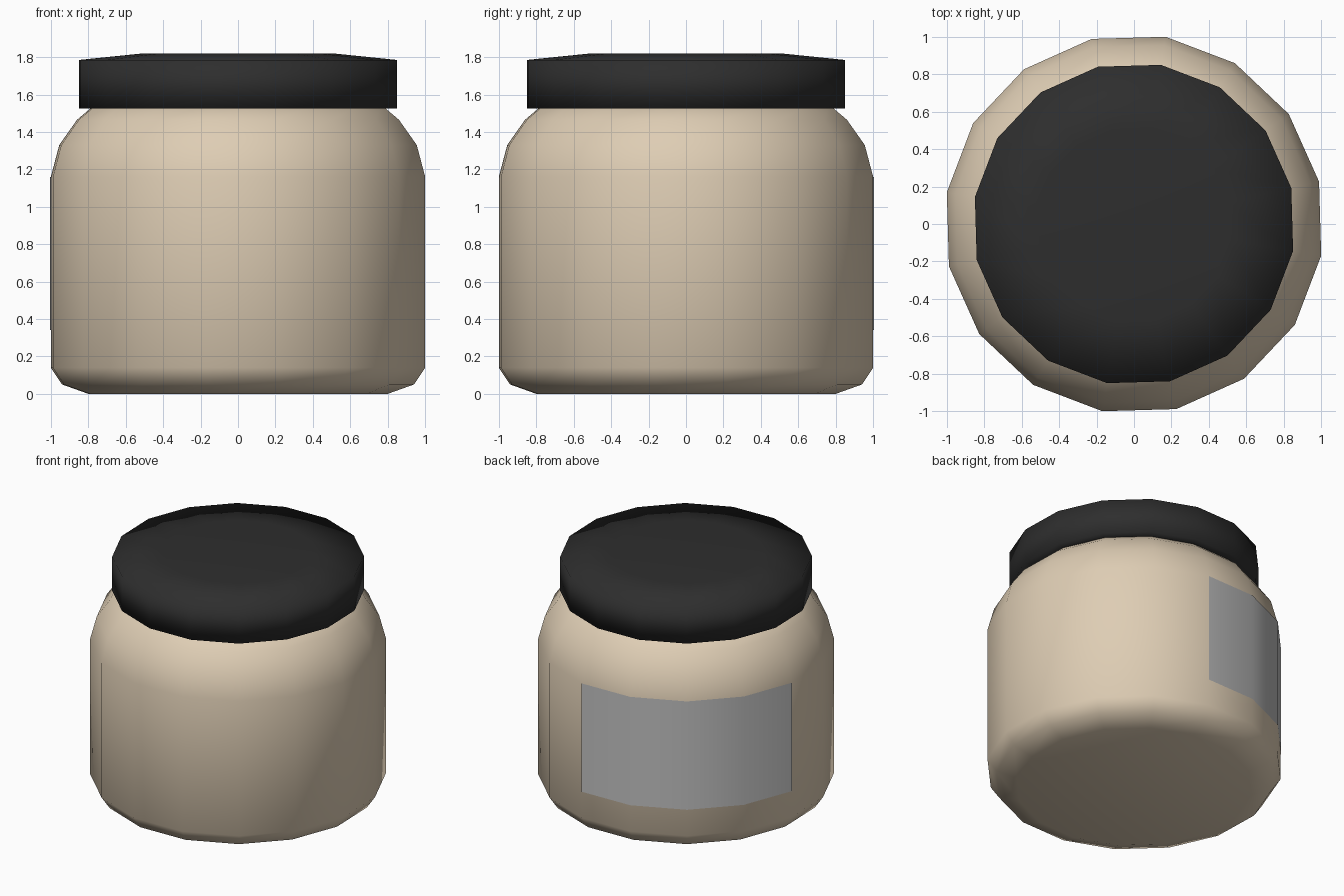
import bpy, bmesh, math

if "Cube" in bpy.data.objects:
    bpy.data.objects.remove(bpy.data.objects["Cube"])

SIDES = 16
TURN = math.radians(12.9)      # rotation of the facets
K = 1.015                      # silhouette width -> corner radius


def material(name, rgb):
    m = bpy.data.materials.new(name)
    m.diffuse_color = (*rgb, 1.0)
    m.use_nodes = True
    m.node_tree.nodes["Principled BSDF"].inputs["Base Color"].default_value = m.diffuse_color
    return m


def ring(bm, r, z, first=0, count=SIDES):
    step = 2 * math.pi / SIDES
    return [bm.verts.new((r * math.cos(TURN + i * step),
                          r * math.sin(TURN + i * step), z))
            for i in range(first, first + count)]


def finish(bm, name, mat):
    mesh = bpy.data.meshes.new(name)
    for f in bm.faces:
        f.smooth = True
    bm.to_mesh(mesh)
    bm.free()
    mesh.materials.append(mat)
    ob = bpy.data.objects.new(name, mesh)
    bpy.context.collection.objects.link(ob)
    return ob


def lathe(name, profile, mat, cap_bottom=True):
    """Spin a bottom-to-top profile of (radius, height) and cap its ends."""
    bm = bmesh.new()
    rings = [ring(bm, r * K, z) for r, z in profile]
    for a, b in zip(rings, rings[1:]):
        for i in range(SIDES):
            j = (i + 1) % SIDES
            bm.faces.new((a[i], a[j], b[j], b[i]))
    bm.faces.new(rings[-1])
    if cap_bottom:
        bm.faces.new(rings[0][::-1])
    return finish(bm, name, mat)


cream = material("cream jar", (0.73, 0.61, 0.456))
black = material("black lid", (0.027, 0.027, 0.027))
grey = material("grey label", (0.527, 0.527, 0.527))

# Jar body with rounded base and shoulder, neck hidden in the lid
lathe("jar_body", [(0.80, 0.0), (0.94, 0.05), (1.0, 0.14), (1.0, 1.16),
                   (0.955, 1.33), (0.86, 1.465), (0.76, 1.55)], cream)

# Lid with slightly domed top and open underside
lathe("lid", [(0.76, 1.525), (0.85, 1.525), (0.85, 1.785), (0.51, 1.82)],
      black, cap_bottom=False)

# Label wrapped over four facets at the back left
bm = bmesh.new()
low = ring(bm, K + 0.004, 0.34, 3, 5)
high = ring(bm, K + 0.004, 1.16, 3, 5)
for i in range(4):
    bm.faces.new((low[i], low[i + 1], high[i + 1], high[i]))
finish(bm, "label", grey)
